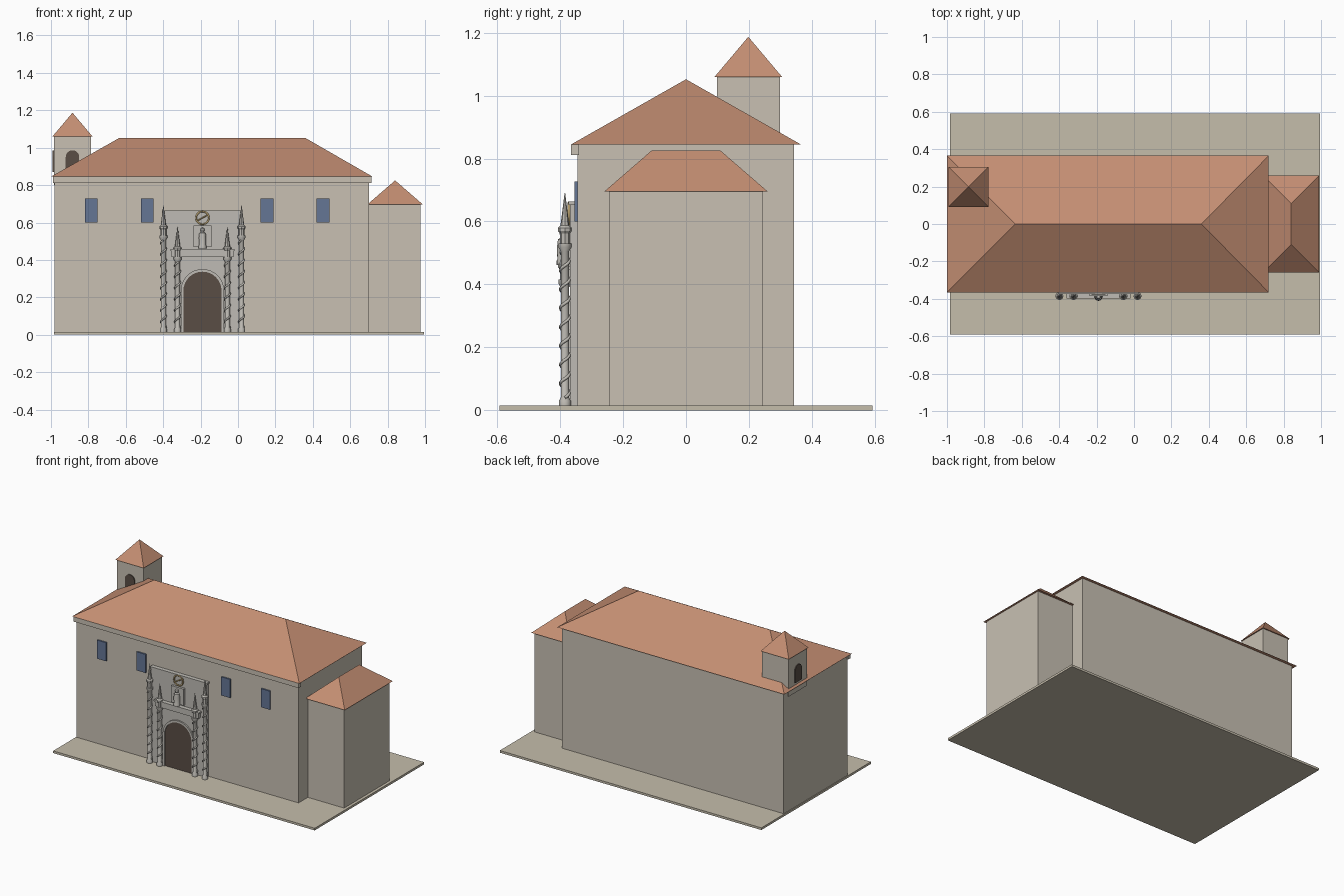
import bpy, bmesh
from math import sin, cos, pi, radians
from mathutils import Matrix, Vector

if "Cube" in bpy.data.objects:
    bpy.data.objects.remove(bpy.data.objects["Cube"])


def material(name, rgb):
    m = bpy.data.materials.new(name)
    m.diffuse_color = (*rgb, 1)
    m.use_nodes = True
    m.node_tree.nodes["Principled BSDF"].inputs["Base Color"].default_value = m.diffuse_color
    return m


WALL = material("wall_stone", (0.58, 0.53, 0.45))
CARVED = material("carved_stone", (0.52, 0.50, 0.46))
TILE = material("roof_tile", (0.55, 0.27, 0.17))
PAVING = material("paving", (0.56, 0.51, 0.41))
GLASS = material("window_blue", (0.13, 0.18, 0.30))
DARK = material("dark_opening", (0.10, 0.075, 0.06))
GOLD = material("aged_gold", (0.45, 0.33, 0.15))


def finish(name, bm, mat, smooth=False):
    bmesh.ops.remove_doubles(bm, verts=bm.verts, dist=1e-5)
    bmesh.ops.recalc_face_normals(bm, faces=bm.faces)
    me = bpy.data.meshes.new(name)
    bm.to_mesh(me)
    bm.free()
    me.materials.append(mat)
    ob = bpy.data.objects.new(name, me)
    bpy.context.collection.objects.link(ob)
    if smooth:
        bpy.ops.object.select_all(action='DESELECT')
        ob.select_set(True)
        bpy.context.view_layer.objects.active = ob
        bpy.ops.object.shade_smooth_by_angle(angle=radians(35))
    return ob


def box(name, x0, x1, y0, y1, z0, z1, mat):
    bm = bmesh.new()
    bmesh.ops.create_cube(bm, size=1, matrix=Matrix.Translation(
        ((x0 + x1) / 2, (y0 + y1) / 2, (z0 + z1) / 2))
        @ Matrix.Diagonal((x1 - x0, y1 - y0, z1 - z0, 1)))
    return finish(name, bm, mat)


def hip_roof(name, x0, x1, y0, y1, z0, ridge_a, ridge_b, z1):
    """Ridge ends are ordered so that a lies nearer the low x / low y end."""
    bm = bmesh.new()
    c = [bm.verts.new(p) for p in ((x0, y0, z0), (x1, y0, z0), (x1, y1, z0), (x0, y1, z0))]
    a, b = (bm.verts.new((*p, z1)) for p in (ridge_a, ridge_b))
    bm.faces.new(c)
    if ridge_a == ridge_b:
        bm.verts.remove(b)
        for i in range(4):
            bm.faces.new((c[i], c[(i + 1) % 4], a))
    else:
        if ridge_a[0] == ridge_b[0]:        # ridge along y
            c = c[1:] + c[:1]
            a, b = a, b
        for f in ((c[0], c[1], b, a), (c[1], c[2], b), (c[2], c[3], a, b), (c[3], c[0], a)):
            bm.faces.new(f)
    return finish(name, bm, TILE)


def arch(name, half, z0, spring, depth, matrix, mat, band=0):
    """Round-headed slab in local xz facing -y; band makes it an open surround."""
    def outline(r):
        return [(-r, z0)] + [(-r * cos(pi * i / 16), spring + r * sin(pi * i / 16))
                             for i in range(17)] + [(r, z0)]
    bm = bmesh.new()
    inner = [bm.verts.new((x, 0, z)) for x, z in outline(half)]
    if band:
        outer = [bm.verts.new((x, 0, z)) for x, z in outline(half + band)]
        faces = [bm.faces.new((inner[i], inner[i + 1], outer[i + 1], outer[i]))
                 for i in range(len(inner) - 1)]
    else:
        faces = [bm.faces.new(inner)]
    new = bmesh.ops.extrude_face_region(bm, geom=faces)["geom"]
    bmesh.ops.translate(bm, vec=(0, -depth, 0),
                        verts=[g for g in new if isinstance(g, bmesh.types.BMVert)])
    bmesh.ops.transform(bm, matrix=matrix, verts=bm.verts)
    return finish(name, bm, mat)


def lathe(name, profile, x, y, mat, sides=16, smooth=True):
    bm = bmesh.new()
    turn = pi / sides if sides == 4 else 0
    rings = [[bm.verts.new((x + r * cos(2 * pi * i / sides + turn),
                            y + r * sin(2 * pi * i / sides + turn), z))
              for i in range(sides)] for r, z in profile]
    for lo, hi in zip(rings, rings[1:]):
        for i in range(sides):
            j = (i + 1) % sides
            bm.faces.new((lo[i], lo[j], hi[j], hi[i]))
    bm.faces.new(rings[0])
    bm.faces.new(rings[-1])
    return finish(name, bm, mat, smooth)


def tube(name, points, radius, mat, closed=False):
    cu = bpy.data.curves.new(name, 'CURVE')
    cu.dimensions = '3D'
    cu.bevel_depth = radius
    cu.bevel_resolution = 1
    cu.use_fill_caps = True
    sp = cu.splines.new('POLY')
    sp.points.add(len(points) - 1)
    for p, co in zip(sp.points, points):
        p.co = (*co, 1)
    sp.use_cyclic_u = closed
    sp.use_smooth = True
    cu.materials.append(mat)
    ob = bpy.data.objects.new(name, cu)
    bpy.context.collection.objects.link(ob)


G = 0.015                                   # paving top

# Main hall, paving and annex
box("paving_slab", -0.985, 0.995, -0.592, 0.592, 0, G, PAVING)
box("main_hall", -0.98, 0.70, -0.345, 0.343, G, 0.845, WALL)
box("front_cornice", -0.99, 0.715, -0.365, -0.34, 0.812, 0.845, WALL)
hip_roof("main_roof", -1.0, 0.72, -0.365, 0.365, 0.845, (-0.635, 0), (0.36, 0), 1.052)
box("annex", 0.69, 0.975, -0.245, 0.245, G, 0.695, WALL)
hip_roof("annex_roof", 0.69, 0.99, -0.26, 0.26, 0.695, (0.84, -0.11), (0.84, 0.11), 0.825)

# Bell tower with openings on the front and outer side
box("bell_tower", -0.985, -0.785, 0.098, 0.298, 0.80, 1.06, WALL)
hip_roof("bell_tower_roof", -0.992, -0.778, 0.091, 0.305, 1.06,
         (-0.885, 0.198), (-0.885, 0.198), 1.187)
arch("bell_opening_front", 0.036, 0.87, 0.95, 0.012,
     Matrix.Translation((-0.885, 0.104, 0)), DARK)
arch("bell_opening_side", 0.036, 0.87, 0.95, 0.012,
     Matrix.Translation((-0.979, 0.198, 0)) @ Matrix.Rotation(-pi / 2, 4, 'Z'), DARK)

# Upper windows
for i, x in enumerate((-0.785, -0.485, 0.155, 0.455)):
    box(f"window_{i + 1}", x - 0.034, x + 0.034, -0.355, -0.34, 0.60, 0.727, GLASS)

# Portal backing, door and mouldings
PX = -0.19
CY = -0.385
box("portal_panel", PX - 0.21, PX + 0.21, -0.368, -0.34, G, 0.655, CARVED)
box("portal_top_moulding", PX - 0.215, PX + 0.215, -0.373, -0.34, 0.652, 0.664, CARVED)
arch("door", 0.102, G, 0.235, 0.012, Matrix.Translation((PX, -0.36, 0)), DARK)
arch("door_surround", 0.102, G, 0.235, 0.018, Matrix.Translation((PX, -0.36, 0)), CARVED, band=0.014)
box("door_lintel", PX - 0.165, PX + 0.165, -0.392, -0.36, 0.415, 0.455, CARVED)
box("lintel_cap", PX - 0.17, PX + 0.17, -0.397, -0.36, 0.448, 0.458, CARVED)


# Twisted columns topped by pinnacles
def column(label, x, top, tip):
    lathe(f"{label}_shaft", [(0.019, G), (0.019, 0.03), (0.013, 0.04), (0.013, top - 0.025),
                             (0.021, top - 0.012), (0.021, top)], x, CY, CARVED)
    n, z0, z1 = 96, 0.04, top - 0.025
    turns = (z1 - z0) / 0.06
    tube(f"{label}_twist", [(x + 0.014 * cos(2 * pi * turns * i / n),
                             CY + 0.014 * sin(2 * pi * turns * i / n),
                             z0 + (z1 - z0) * i / n) for i in range(n + 1)], 0.005, CARVED)
    h = tip - top
    lathe(f"{label}_pinnacle", [(0.016, top), (0.016, top + 0.2 * h), (0.022, top + 0.25 * h),
                                (0.022, top + 0.31 * h), (0.014, top + 0.36 * h),
                                (0.001, tip)], x, CY, CARVED, sides=8, smooth=False)


for side, s in (("left", -1), ("right", 1)):
    column(f"{side}_outer_column", PX + s * 0.209, 0.53, 0.69)
    column(f"{side}_inner_column", PX + s * 0.133, 0.415, 0.575)

# Niche with statue
box("niche_block", PX - 0.047, PX + 0.047, -0.384, -0.36, 0.47, 0.583, CARVED)
lathe("statue", [(0.021, 0.462), (0.021, 0.475), (0.019, 0.48), (0.020, 0.52), (0.017, 0.543),
                 (0.008, 0.549), (0.012, 0.56), (0.009, 0.569), (0.001, 0.573)],
      PX, -0.39, CARVED)

# Round medallion with a diagonal bar
MC = Vector((PX, -0.372, 0.625))
tube("medallion_ring", [MC + Vector((0.034 * cos(pi * i / 16), 0, 0.034 * sin(pi * i / 16)))
                        for i in range(32)], 0.005, GOLD, closed=True)
tube("medallion_bar", [MC - Vector((0.029, 0, 0.016)), MC + Vector((0.029, 0, 0.016))], 0.004, GOLD)
